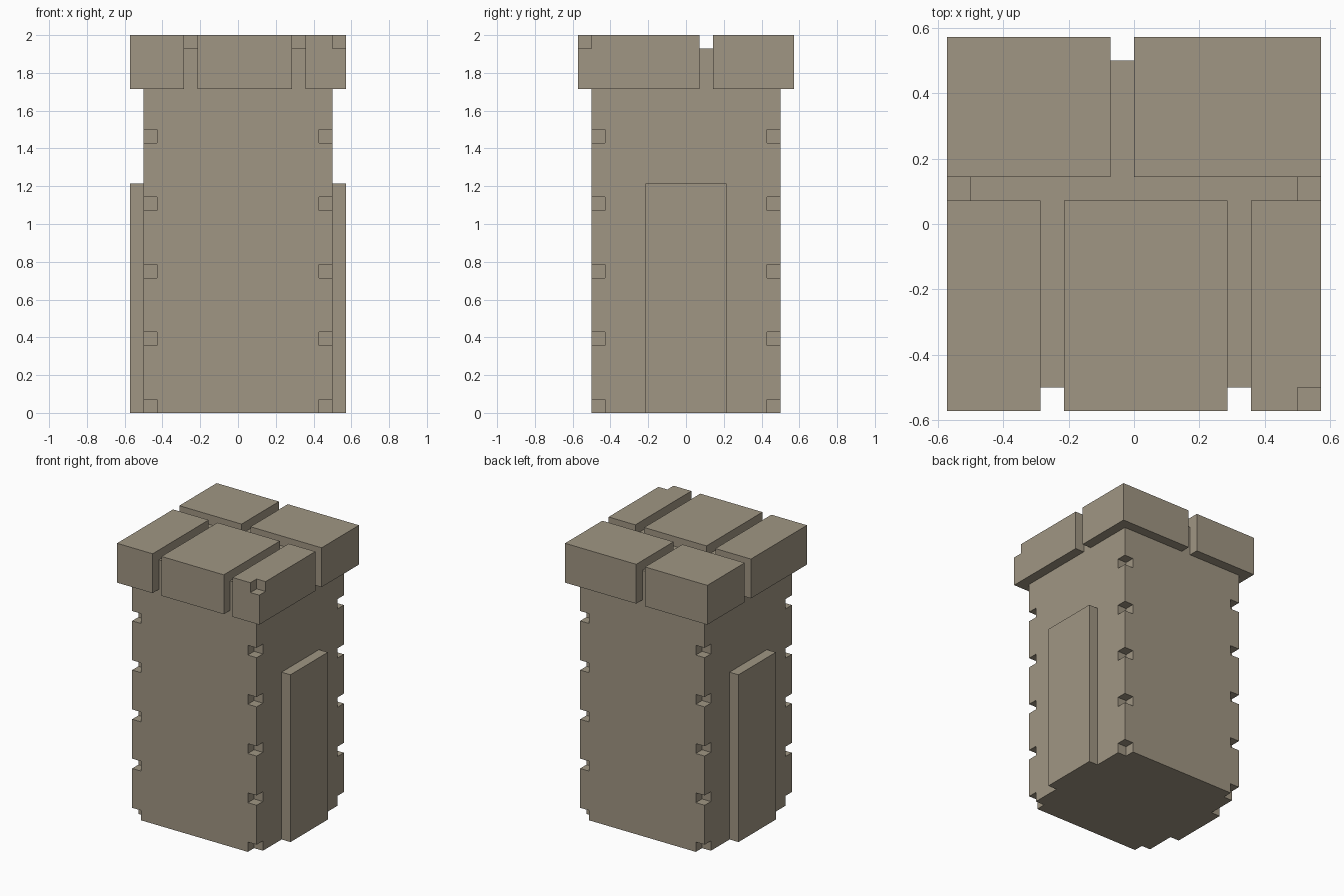
import bpy
import bmesh
from mathutils import Matrix, Vector

U = 1 / 14  # one grid step: the tower is 28 steps tall

if "Cube" in bpy.data.objects:
    bpy.data.objects.remove(bpy.data.objects["Cube"], do_unlink=True)

stone = bpy.data.materials.new("stone")
stone.use_nodes = True
colour = (0.352, 0.305, 0.227, 1)
stone.diffuse_color = colour
bsdf = stone.node_tree.nodes["Principled BSDF"]
bsdf.inputs["Base Color"].default_value = colour
bsdf.inputs["Roughness"].default_value = 0.9


def boxes(name, spans):
    """One object made of boxes, each given as (x0, x1, y0, y1, z0, z1) in steps."""
    bm = bmesh.new()
    for x0, x1, y0, y1, z0, z1 in spans:
        centre = Vector((x0 + x1, y0 + y1, z0 + z1)) * U / 2
        size = Vector((x1 - x0, y1 - y0, z1 - z0)) * U
        bmesh.ops.create_cube(bm, size=1, matrix=Matrix.Translation(centre) @ Matrix.Diagonal(size.to_4d()))
    mesh = bpy.data.meshes.new(name)
    bm.to_mesh(mesh)
    bm.free()
    mesh.materials.append(stone)
    obj = bpy.data.objects.new(name, mesh)
    bpy.context.collection.objects.link(obj)
    return obj


def carve(target, spans):
    """Cut boxes out of a part and keep only the finished part."""
    cutter = boxes(target.name + "_cutter", spans)
    cutter.hide_render = True
    mod = target.modifiers.new("carve", "BOOLEAN")
    mod.operation = "DIFFERENCE"
    mod.solver = "EXACT"
    mod.object = cutter
    bpy.context.view_layer.objects.active = target
    bpy.ops.object.modifier_apply(modifier=mod.name)
    bpy.data.objects.remove(cutter, do_unlink=True)


# Tower shaft, with small notches up all four corners
shaft = boxes("tower_shaft", [(-7, 7, -7, 7, 0, 27)])
notches = []
for level in range(0, 21, 5):
    bottom = level if level else -1
    for x in (-8, 6):
        for y in (-8, 6):
            notches.append((x, x + 2, y, y + 2, bottom, level + 1))
carve(shaft, notches)

# Buttress on each side
boxes("left_buttress", [(7, 8, -3, 3, 0, 17)])
boxes("right_buttress", [(-8, -7, -3, 3, 0, 17)])

# Cap stones, separated by grooves
for name, x0, x1, y0, y1 in (
    ("front_right_cap_stone", -8, -4, -8, 1),
    ("front_middle_cap_stone", -3, 4, -8, 1),
    ("front_left_cap_stone", 5, 8, -8, 1),
    ("back_right_cap_stone", -8, -1, 2, 8),
    ("back_left_cap_stone", 0, 8, 2, 8),
):
    stone_block = boxes(name, [(x0, x1, y0, y1, 24, 28)])
    if name == "front_left_cap_stone":
        carve(stone_block, [(7, 9, -9, -7, 27, 29)])  # chipped corner
